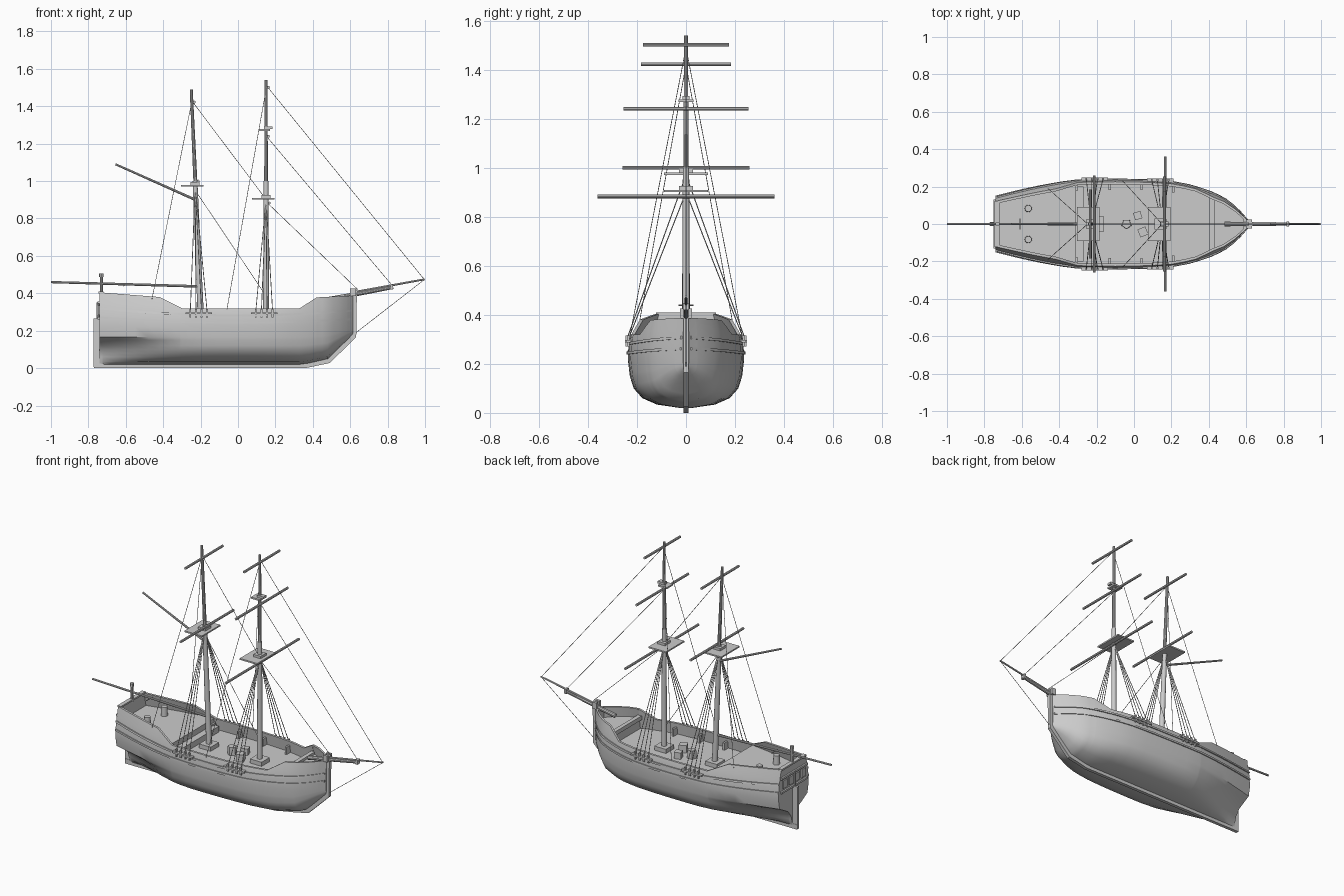
import bpy, bmesh, math
from mathutils import Vector

old = bpy.data.objects.get("Cube")
if old:
    bpy.data.objects.remove(old)

grey = bpy.data.materials.new("plain grey")
grey.use_nodes = True
grey.diffuse_color = (0.6, 0.6, 0.6, 1)
grey.node_tree.nodes["Principled BSDF"].inputs["Base Color"].default_value = (0.6, 0.6, 0.6, 1)


def finish(name, bm, smooth=False):
    bmesh.ops.recalc_face_normals(bm, faces=bm.faces)
    mesh = bpy.data.meshes.new(name)
    bm.to_mesh(mesh)
    bm.free()
    mesh.materials.append(grey)
    ob = bpy.data.objects.new(name, mesh)
    bpy.context.collection.objects.link(ob)
    if smooth:
        bpy.ops.object.select_all(action='DESELECT')
        ob.select_set(True)
        bpy.context.view_layer.objects.active = ob
        bpy.ops.object.shade_smooth_by_angle(angle=math.radians(32))
    return ob


def box(name, lo, hi, turn=0):
    bm = bmesh.new()
    bmesh.ops.create_cube(bm, size=1)
    lo, hi = Vector(lo), Vector(hi)
    for v in bm.verts:
        v.co = v.co * (hi - lo)
    ob = finish(name, bm)
    ob.location = (lo + hi) / 2
    ob.rotation_euler.z = turn


def rod(name, a, b, r1, r2=None, sides=8):
    a, b = Vector(a), Vector(b)
    bm = bmesh.new()
    bmesh.ops.create_cone(bm, cap_ends=True, segments=sides, radius1=r1,
                          radius2=r2 or r1, depth=(b - a).length)
    ob = finish(name, bm, sides > 5)
    ob.location = (a + b) / 2
    ob.rotation_euler = (b - a).to_track_quat('Z', 'Y').to_euler()


def loft(name, rings, smooth=True):
    bm = bmesh.new()
    rows = [[bm.verts.new(p) for p in ring] for ring in rings]
    for r, q in zip(rows, rows[1:]):
        for i in range(len(r)):
            j = (i + 1) % len(r)
            bm.faces.new((r[i], r[j], q[j], q[i]))
    bm.faces.new(rows[0])
    bm.faces.new(rows[-1])
    bmesh.ops.remove_doubles(bm, verts=bm.verts, dist=0.0002)
    return finish(name, bm, smooth)


def interp(table, x):
    if x <= table[0][0]:
        return table[0][1]
    for (a, p), (b, q) in zip(table, table[1:]):
        if x <= b:
            return p + (q - p) * (x - a) / (b - a)
    return table[-1][1]


# Hull lines: beam and sheer and bottom along x, fullness up the section
BEAM = [(-.74, .147), (-.6, .182), (-.5, .203), (-.4, .221), (-.3, .234), (-.15, .238), (.05, .236),
        (.2, .226), (.3, .207), (.4, .176), (.48, .14), (.54, .094), (.58, .054), (.615, .012)]
SHEER = [(-.74, .405), (-.42, .38), (-.3, .32), (.33, .32), (.42, .378), (.615, .388)]
BOTTOM = [(.35, .02), (.48, .05), (.615, .18)]
LOW = [(0, .1), (.07, .5), (.2, .75), (.4, .9), (.65, .965), (1, 1)]
LOW_STERN = [(0, .06), (.3, .16), (.5, .36), (.73, .93), (1, 1)]
HIGH = [(.22, 1), (.29, .985), (.33, .94), (.41, .82)]
MID = .22


def half_width(x, z):
    base = interp(BOTTOM, x)
    if z > MID:
        return interp(BEAM, x) * interp(HIGH, z)
    t = (z - base) / (MID - base)
    w = min(1, max(0, (-.2 - x) / .54)) ** 1.8
    return interp(BEAM, x) * ((1 - w) * interp(LOW, t) + w * interp(LOW_STERN, t))


def section(x, deck):
    base, top = interp(BOTTOM, x), interp(SHEER, x)
    zs = [base + t * (MID - base) for t in (0, .07, .2, .3, .4, .5, .65, .73, 1)]
    zs += [MID + t * (top - MID) for t in (.35, .7, 1)]
    half = [(half_width(x, z), z) for z in zs]
    deck = min(deck, top)
    half.append((max(.001, half_width(x, top) - .014), top))
    half.append((max(.001, half_width(x, deck) - .014 if deck < top else half[-1][0]), deck - .0005))
    return [(x, y, z) for y, z in half] + [(x, -y, z) for y, z in reversed(half)]


# Hull with bulwarks, raised stern deck and raised bow deck
AFT, WAIST, FORE, RAIL = .32, .25, .32, 1
stations = [(-.74, RAIL), (-.725, RAIL), (-.724, AFT)]
stations += [(x, AFT) for x in (-.65, -.55, -.48, -.42, -.36, -.311)]
stations += [(x, WAIST) for x in (-.31, -.3, -.2, -.1, 0, .1, .2, .27, .33, .38, .42)]
stations += [(x, FORE) for x in (.421, .45, .48, .51, .54, .565, .585)]
stations += [(.586, RAIL), (.6, RAIL), (.615, RAIL)]
loft("hull", [section(x, d) for x, d in stations])

# Steps between the decks
box("stern_deck_step", (-.312, -.2, .24), (-.27, .2, .285))
box("bow_deck_beam", (.405, -.145, .31), (.43, .145, .335))


def extrude_profile(name, pts, width):
    bm = bmesh.new()
    face = bm.faces.new([bm.verts.new((x, -width / 2, z)) for x, z in pts])
    new = bmesh.ops.extrude_face_region(bm, geom=[face])["geom"]
    for v in new:
        if isinstance(v, bmesh.types.BMVert):
            v.co.y += width
    return finish(name, bm)


# Keel, stem and rudder
extrude_profile("keel_and_stem", [(-.77, 0), (.36, 0), (.49, .027), (.632, .165), (.636, .42),
                                  (.612, .42), (.605, .19), (.47, .06), (.34, .03), (-.77, .03)], .02)
extrude_profile("rudder", [(-.772, .005), (-.735, .005), (-.735, .265), (-.772, .265)], .016)
rod("rudder_stock", (-.748, 0, .25), (-.748, 0, .35), .008)
for s in (-1, 1):
    box("stem_knee", (.6, s * .016 - .008, .385), (.63, s * .016 + .008, .425))

# Side wales that follow the hull
for base, rise in ((.238, .05), (.276, .07)):
    for s in (-1, 1):
        rings = []
        for i in range(35):
            x = -.74 + 1.35 * i / 34
            z = base + rise * x * x
            rings.append([(x, s * (half_width(x, h) + o), h) for o, h in
                          ((-.005, z), (.006, z), (.006, z + .011), (-.005, z + .011))])
        loft("side_wale", rings)

# Stern windows and trim
for y in (-.09, -.03, .03, .09):
    box("stern_window", (-.748, y - .02, .285), (-.738, y + .02, .335))
for z in (.26, .345):
    box("stern_moulding", (-.75, -.13, z), (-.736, .13, z + .012))
box("stern_rail", (-.745, -.122, .4), (-.72, .122, .41))

# Masts with their steps, platforms and yards
rod("fore_mast", (.15, 0, .25), (.15, 0, 1.0), .016, .013, 12)
rod("fore_topmast", (.15, 0, .9), (.15, 0, 1.54), .011, .008, 10)
rod("aft_mast", (-.198, 0, .25), (-.23, 0, 1.0), .017, .013, 12)
rod("aft_topmast", (-.225, 0, .93), (-.25, 0, 1.49), .011, .008, 10)
for x in (.15, -.2):
    box("mast_step", (x - .04, -.04, .245), (x + .04, .04, .275))
for x, z in ((.135, .905), (-.245, .975)):
    box("mast_platform", (x - .06, -.09, z - .004), (x + .06, .09, z + .005))
    box("platform_block", (x - .01, -.028, z + .005), (x + .04, .028, z + .02))
box("upper_crosstree", (.11, -.03, 1.268), (.172, .03, 1.278))
box("upper_crosstree_cap", (.14, -.014, 1.278), (.185, .014, 1.292))
for x, z, w in ((.167, .883, .36), (.163, 1.24, .255), (.163, 1.502, .175),
                (-.213, 1.0, .26), (-.234, 1.422, .184)):
    rod("yard", (x, -w, z), (x, w, z), .0075)

# Gaff, boom and bowsprit
rod("gaff", (-.655, 0, 1.09), (-.235, 0, .903), .0055, .007)
rod("boom", (-1, 0, .46), (-.215, 0, .437), .006, .007)
rod("boom_pin", (-.61, -.03, .44), (-.61, .03, .44), .003)
rod("boom_crutch", (-.73, 0, .39), (-.73, 0, .49), .009)
rod("boom_crutch_head", (-.73, 0, .487), (-.73, 0, .507), .012)
rod("bowsprit", (.485, 0, .368), (.83, 0, .432), .013, .009, 10)
rod("jib_boom", (.6, 0, .402), (.998, 0, .475), .006, .005)
box("bowsprit_cap", (.815, -.013, .42), (.83, .013, .448))

# Stays on the centreline
for a, b in (((.16, 1.5), (.995, .475)), ((.16, 1.23), (.83, .435)), ((.16, .88), (.64, .42)),
             ((-.24, 1.42), (.14, .915)), ((-.215, .93), (.14, .4)), ((.995, .472), (.632, .19))):
    rod("stay", (a[0], 0, a[1]), (b[0], 0, b[1]), .0016, sides=5)

for s in (-1, 1):
    # Backstays, shrouds, channels and deadeyes
    rod("aft_backstay", (-.248, 0, 1.42), (-.46, s * .19, .37), .0016, sides=5)
    rod("fore_backstay", (.15, 0, 1.49), (-.06, s * .23, .31), .0016, sides=5)
    for x, top_x, top_z in ((.14, .15, .9), (-.21, -.229, .97)):
        side = half_width(x, .295)
        box("channel", (x - .07, s * (side + .004) - .014, .288),
            (x + .07, s * (side + .004) + .014, .298))
        for dx in (-.045, -.015, .015, .045):
            foot = (x + dx, s * (side + .01), .3)
            rod("shroud", (top_x, 0, top_z), foot, .0022, sides=5)
            box("deadeye", (x + dx - .005, foot[1] - .005, .27), (x + dx + .005, foot[1] + .005, .315))
    # Bulwark knees
    for x in (-.305, -.13, .04, .21):
        y = half_width(x, .28) - .03
        box("bulwark_knee", (x - .006, s * y - .022, .245), (x + .006, s * y + .022, .295))
    # Barrels on the stern deck
    rod("barrel", (-.565, s * .083, .315), (-.565, s * .083, .375), .02, .018, 12)

# Crates on the main deck
box("crate", (.0, .025, .25), (.04, .065, .29), .3)
box("crate", (.025, -.065, .25), (.07, -.02, .295), .4)
rod("cask", (-.04, 0, .25), (-.04, 0, .3), .028, .026, 5)
